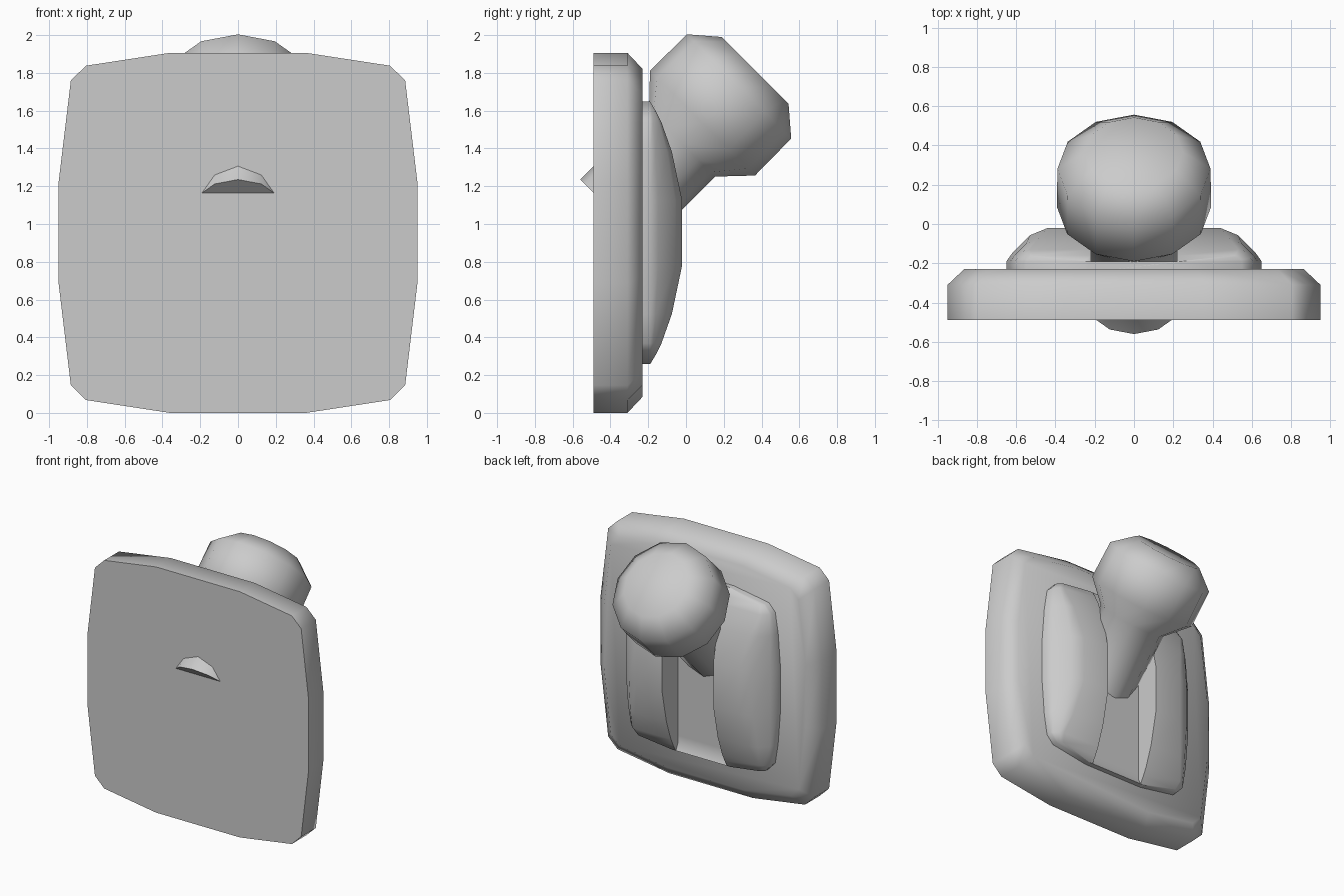
import bpy, bmesh, math
from mathutils import Vector

cube = bpy.data.objects.get("Cube")
if cube:
    bpy.data.objects.remove(cube, do_unlink=True)

grey = bpy.data.materials.new("plain_grey")
grey.use_nodes = True
colour = (0.6, 0.6, 0.6, 1)
grey.diffuse_color = colour
grey.node_tree.nodes["Principled BSDF"].inputs["Base Color"].default_value = colour

MID = 0.953  # height of the plate centre


def loft(name, rings, angle, closed=True):
    """Bridge matching rows of points, cap both ends, shade smooth."""
    bm = bmesh.new()
    rows = [[bm.verts.new(p) for p in ring] for ring in rings]
    n = len(rows[0])
    for a, b in zip(rows, rows[1:]):
        for i in range(n if closed else n - 1):
            j = (i + 1) % n
            bm.faces.new((a[i], a[j], b[j], b[i]))
    bm.faces.new(rows[0])
    bm.faces.new(rows[-1])
    bmesh.ops.recalc_face_normals(bm, faces=bm.faces)
    mesh = bpy.data.meshes.new(name)
    bm.to_mesh(mesh)
    bm.free()
    ob = bpy.data.objects.new(name, mesh)
    bpy.context.collection.objects.link(ob)
    mesh.materials.append(grey)
    bpy.ops.object.select_all(action="DESELECT")
    ob.select_set(True)
    bpy.context.view_layer.objects.active = ob
    bpy.ops.object.shade_smooth_by_angle(angle=math.radians(angle))
    return ob


# Wall plate: bulging square, flat front, chamfered rear rim
quarter = [(0.95, 0.266), (0.885, 0.807), (0.805, 0.885), (0.36, 0.953)]
outline = quarter + [(-x, z) for x, z in reversed(quarter)]
outline += [(-x, -z) for x, z in outline]


def plate_ring(y, inset):
    return [(x * (1 - inset / 0.95), y, MID + z * (1 - inset / MID)) for x, z in outline]


loft("wall_plate", [plate_ring(-0.49, 0), plate_ring(-0.31, 0), plate_ring(-0.23, 0.085)], 60)

# Domed housing with a central slot: (distance from middle, half width, crest depth, slot floor)
sections = [(0.695, 0.25, -0.19, -0.19), (0.645, 0.55, -0.16, -0.215),
            (0.585, 0.605, -0.13, -0.215), (0.43, 0.63, -0.075, -0.215),
            (0.17, 0.65, -0.02, -0.215)]


def housing_ring(z, w, crest, floor):
    rise = crest + 0.19
    t = rise / 0.17
    half = [(w, -0.25), (w, -0.19), (w - 0.03 * t, -0.19 + 0.25 * rise),
            (w - 0.12 * t, -0.19 + 0.78 * rise), (w - 0.21 * t, crest),
            (0.22, crest), (0.22, floor)]
    full = half + [(-x, y) for x, y in reversed(half)]
    return [(x, y, z) for x, y in full]


rings = [housing_ring(MID - d, w, c, f) for d, w, c, f in sections]
rings += [housing_ring(MID + d, w, c, f) for d, w, c, f in reversed(sections)]
loft("slotted_housing", rings, 50)

# Toggle lever with faceted knob, turned about a tilted axis: (radius, distance along axis)
axis = Vector((0, 1, 1)).normalized()
up = Vector((0, -1, 1)).normalized()
side = Vector((1, 0, 0))
base = up * 1.447 / math.sqrt(2)
profile = [(0.247, 0.477), (0.247, 0.993), (0.393, 1.147), (0.39, 1.421), (0.25, 1.541)]


def lever_ring(r, s):
    angles = [math.tau * i / 12 for i in range(12)]
    return [base + axis * s + r * (math.cos(a) * up + math.sin(a) * side) for a in angles]


loft("toggle_lever", [lever_ring(r, s) for r, s in profile], 60)
